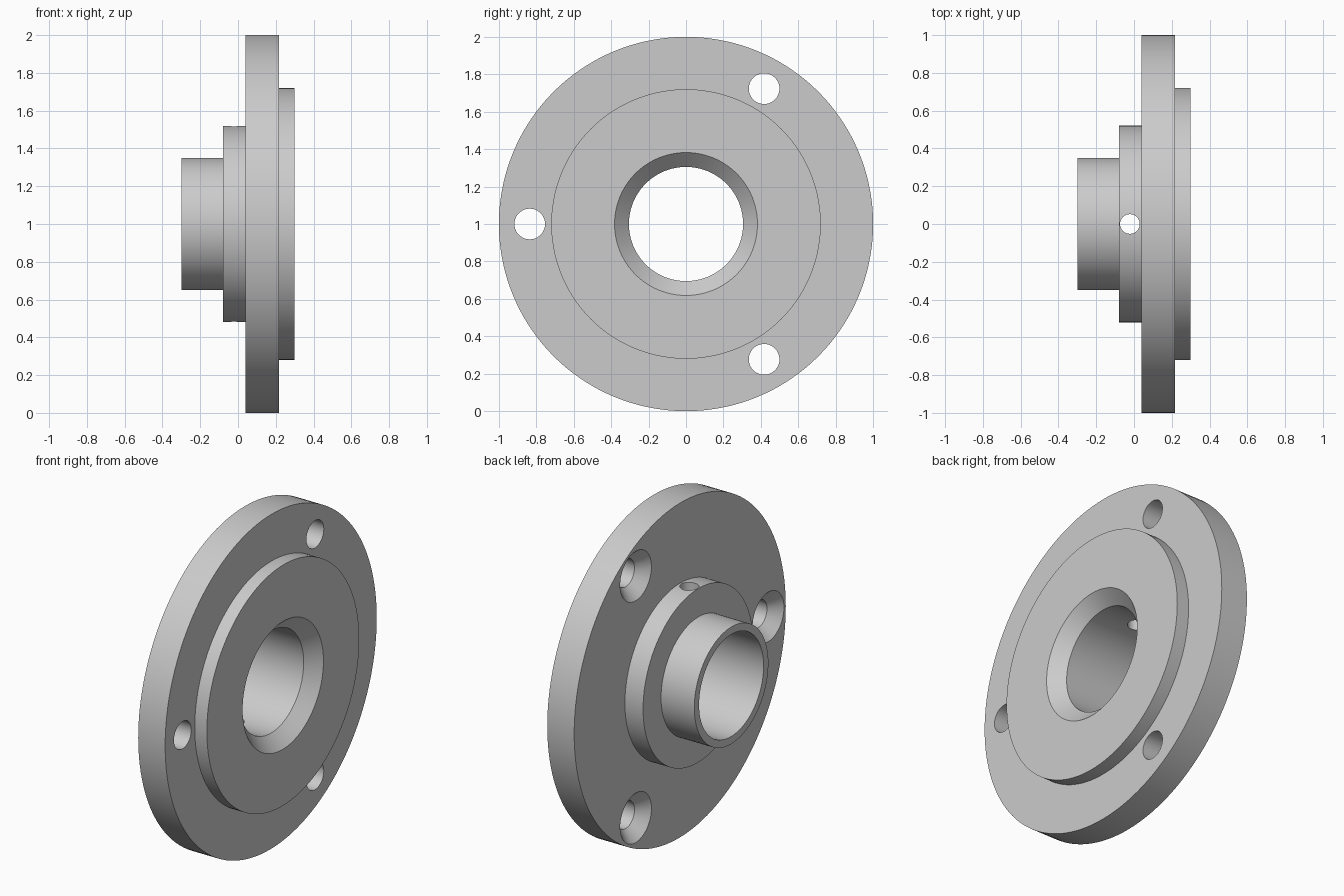
import bpy, bmesh
from math import radians, sin, cos, tau
from mathutils import Matrix, Vector

cube = bpy.data.objects.get("Cube")
if cube:
    bpy.data.objects.remove(cube, do_unlink=True)

steel = bpy.data.materials.new("light grey metal")
steel.use_nodes = True
grey = (0.6, 0.6, 0.6, 1)
steel.diffuse_color = grey
steel.node_tree.nodes["Principled BSDF"].inputs["Base Color"].default_value = grey


def lathe(name, profile, segments, matrix):
    """Revolve a closed (x, radius) profile about the x axis; radius 0 ends become poles."""
    bm = bmesh.new()
    rings = []
    for x, r in profile:
        if r == 0:
            rings.append([bm.verts.new((x, 0, 0))] * segments)
        else:
            rings.append([bm.verts.new((x, r * cos(tau * i / segments), r * sin(tau * i / segments)))
                          for i in range(segments)])
    for a, b in zip(rings, rings[1:] + rings[:1]):
        for i in range(segments):
            j = (i + 1) % segments
            corners = list(dict.fromkeys((a[i], a[j], b[j], b[i])))
            if len(corners) > 2:
                bm.faces.new(corners)
    bmesh.ops.recalc_face_normals(bm, faces=bm.faces)
    mesh = bpy.data.meshes.new(name)
    bm.to_mesh(mesh)
    bm.free()
    mesh.materials.append(steel)
    obj = bpy.data.objects.new(name, mesh)
    obj.matrix_world = matrix
    bpy.context.collection.objects.link(obj)
    return obj


# Stepped flange with hub, raised face and chamfered bore
left, right, bore = -0.3, 0.298, 0.305
centre = Matrix.Translation((0, 0, 1))
flange = lathe("flange", [
    (left, bore), (left, 0.35), (-0.08, 0.35), (-0.08, 0.52), (0.04, 0.52), (0.04, 1),
    (0.218, 1), (0.218, 0.72), (right, 0.72), (right, 0.382), (right - 0.077, bore)], 144, centre)

# Three countersunk bolt holes, wide at the hub side
cutters = []
for k in range(3):
    angle = radians(60 + 120 * k)
    place = centre @ Matrix.Translation(0.835 * Vector((0, cos(angle), sin(angle))))
    cutters.append(lathe("bolt_hole_cutter", [
        (0, 0), (0, 0.188), (0.106, 0.082), (0.4, 0.082), (0.4, 0)], 48, place))

# Cross pin hole, drilled straight down through the hub
pin = Matrix.Translation((-0.022, 0, 1)) @ Matrix.Rotation(radians(90), 4, "Y")
cutters.append(lathe("pin_hole_cutter", [(-0.7, 0), (-0.7, 0.052), (0.7, 0.052), (0.7, 0)], 40, pin))

bpy.context.view_layer.objects.active = flange
for cutter in cutters:
    cutter.hide_render = True
    cut = flange.modifiers.new("hole", "BOOLEAN")
    cut.operation, cut.solver, cut.object = "DIFFERENCE", "EXACT", cutter
    bpy.ops.object.modifier_apply(modifier=cut.name)
    bpy.data.objects.remove(cutter, do_unlink=True)

# Smooth round walls, crisp edges
bpy.ops.object.select_all(action="DESELECT")
flange.select_set(True)
bpy.ops.object.shade_smooth_by_angle(angle=radians(30))
